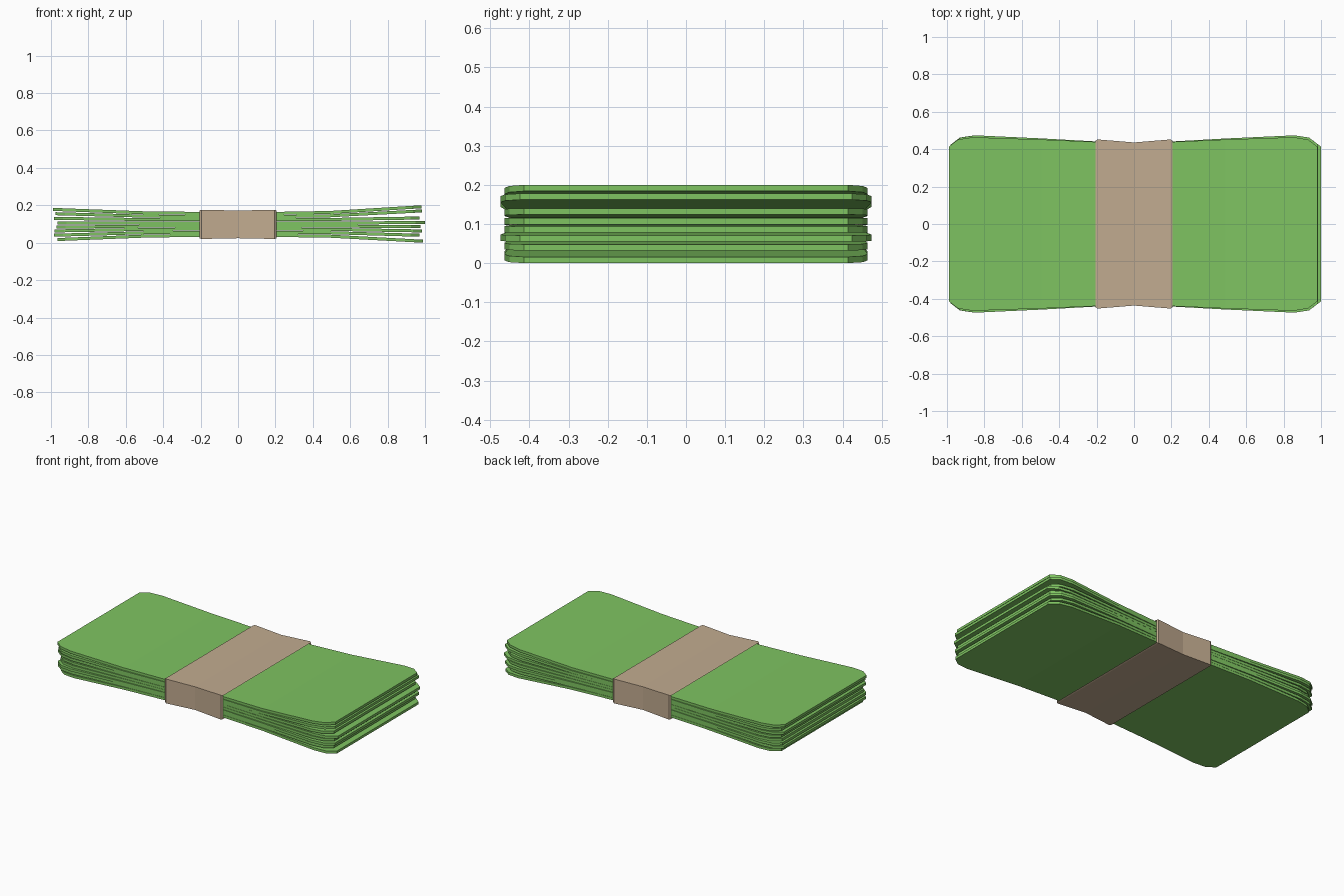
import bpy

if "Cube" in bpy.data.objects:
    bpy.data.objects.remove(bpy.data.objects["Cube"])


def material(name, color):
    m = bpy.data.materials.new(name)
    m.diffuse_color = (*color, 1)
    m.use_nodes = True
    m.node_tree.nodes["Principled BSDF"].inputs["Base Color"].default_value = m.diffuse_color
    return m


def loft(name, rings, mat, capped):
    """Join equal-sized rings of points; cap the ends or close into a loop."""
    n = len(rings[0])
    verts = [p for r in rings for p in r]
    faces = []
    for i in range(len(rings) - (1 if capped else 0)):
        a, b = i * n, (i + 1) % len(rings) * n
        faces += [(a + j, a + (j + 1) % n, b + (j + 1) % n, b + j) for j in range(n)]
    if capped:
        faces += [tuple(reversed(range(n))), tuple(range(len(verts) - n, len(verts)))]
    me = bpy.data.meshes.new(name)
    me.from_pydata(verts, [], faces)
    me.materials.append(mat)
    ob = bpy.data.objects.new(name, me)
    bpy.context.collection.objects.link(ob)
    return ob


green = material("green_paper", (0.21, 0.55, 0.12))
tan = material("tan_paper", (0.54, 0.41, 0.28))

# Half outline of a note: (x, half width, share of end bend)
HALF = [(0.2, 0.44, 0.0), (0.5, 0.455, 0.14), (0.87, 0.47, 0.78),
        (0.95, 0.458, 0.92), (1.0, 0.42, 1.0)]
T = 0.008

# Stacked notes: (left z, right z, left length, right length, end width scale)
NOTES = [(0.017, 0.008, 0.965, 0.99, 0.985), (0.040, 0.040, 0.985, 0.97, 0.985),
         (0.063, 0.063, 0.98, 0.985, 1.01), (0.083, 0.086, 0.97, 0.975, 0.985),
         (0.105, 0.093 + 0.014, 0.965, 1.0, 0.985), (0.130, 0.132, 0.985, 0.97, 0.985),
         (0.155, 0.170, 0.975, 0.985, 1.01), (0.178, 0.192, 0.99, 0.98, 0.985)]

for i, (zl, zr, xl, xr, ws) in enumerate(NOTES):
    zm = 0.039 + i * 0.0168
    stations = [(-x * xl, w, zm + (zl - zm) * f) for x, w, f in reversed(HALF)]
    stations.append((0, 0.43, zm))
    stations += [(x * xr, w, zm + (zr - zm) * f) for x, w, f in HALF]
    rings = []
    for x, w, z in stations:
        w *= 1 + (ws - 1) * min(1, abs(x))
        rings.append([(x, -w, z - T), (x, w, z - T), (x, w, z + T), (x, -w, z + T)])
    loft(f"note_{i + 1}", rings, green, True)

# Paper band: pinched sleeve with softened rims, closed through its inside
BAND = [(-0.19, 0.441, 0.069), (-0.205, 0.445, 0.075), (-0.195, 0.452, 0.078),
        (0, 0.436, 0.074),
        (0.195, 0.452, 0.078), (0.205, 0.445, 0.075), (0.19, 0.441, 0.069),
        (0, 0.431, 0.068)]
ZC = 0.098
rings = [[(x, -w, ZC - h), (x, w, ZC - h), (x, w, ZC + h), (x, -w, ZC + h)]
         for x, w, h in BAND]
loft("paper_band", rings, tan, False)

# Make all faces point outward
import bmesh
for ob in bpy.context.collection.objects:
    bm = bmesh.new()
    bm.from_mesh(ob.data)
    bmesh.ops.recalc_face_normals(bm, faces=bm.faces)
    bm.to_mesh(ob.data)
    bm.free()
